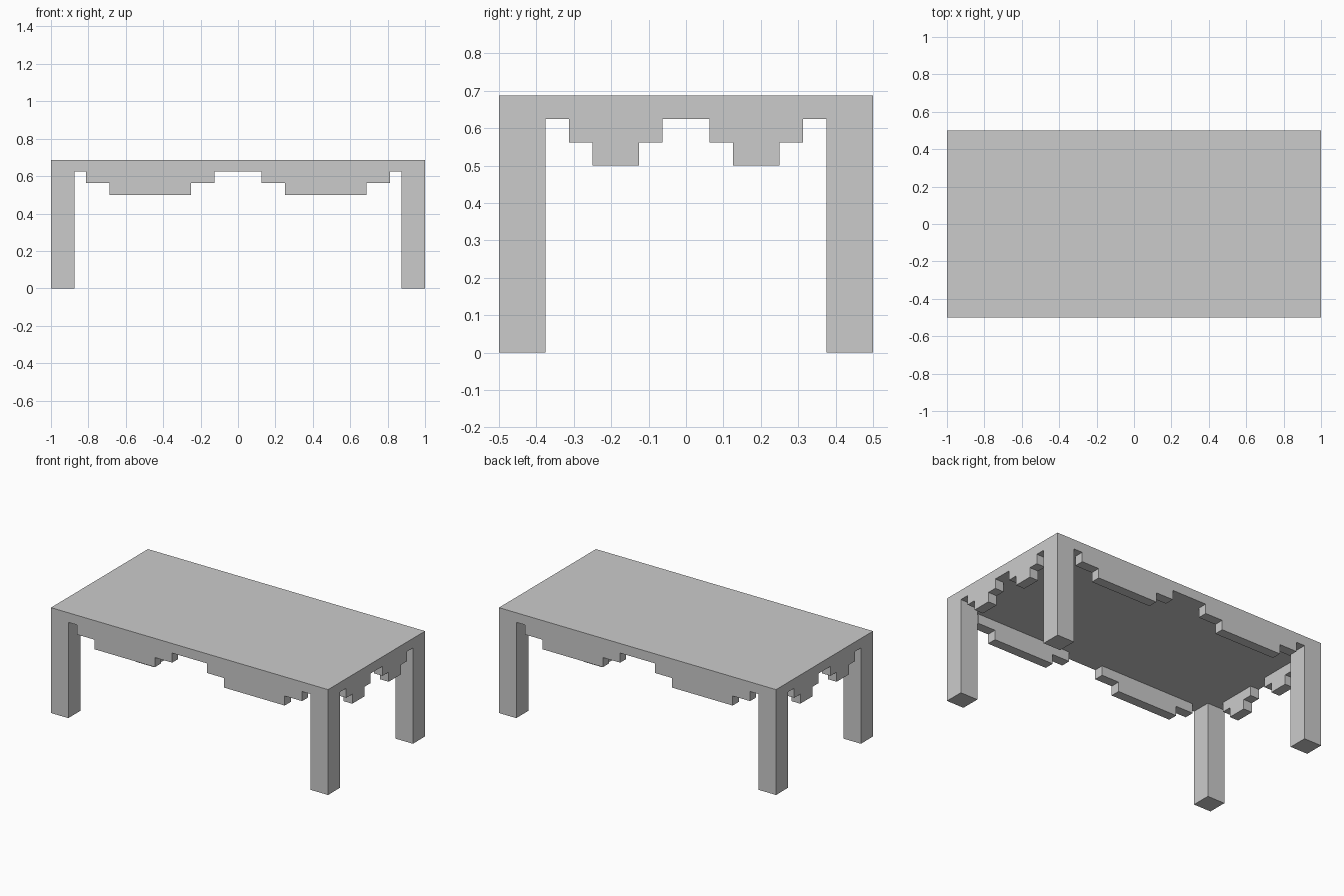
import bpy, bmesh
from mathutils import Vector

if "Cube" in bpy.data.objects:
    bpy.data.objects.remove(bpy.data.objects["Cube"])

U = 1 / 16            # grid step used by the whole table
UNDER = 10 * U        # underside of the top


def box(name, lo, hi):
    bm = bmesh.new()
    bmesh.ops.create_cube(bm, size=1)
    for v in bm.verts:
        v.co = Vector([l + (c + 0.5) * (h - l) for c, l, h in zip(v.co, lo, hi)])
    finish(name, bm)


def finish(name, bm):
    bmesh.ops.recalc_face_normals(bm, faces=bm.faces)
    mesh = bpy.data.meshes.new(name)
    bm.to_mesh(mesh)
    bm.free()
    bpy.context.collection.objects.link(bpy.data.objects.new(name, mesh))


def fringe(name, upper, lower, place):
    """Stepped profile: a wide upper step and a narrower lower one, one unit thick."""
    (a, b), (c, d) = upper, lower
    mid, low = UNDER - U, UNDER - 2 * U
    profile = [(a, UNDER), (a, mid), (c, mid), (c, low),
               (d, low), (d, mid), (b, mid), (b, UNDER)]
    bm = bmesh.new()
    face = bm.faces.new([bm.verts.new(place(s, 0, z)) for s, z in profile])
    ext = bmesh.ops.extrude_face_region(bm, geom=[face], use_keep_orig=True)
    moved = [g for g in ext["geom"] if isinstance(g, bmesh.types.BMVert)]
    bmesh.ops.translate(bm, verts=moved, vec=place(0, U, 0) - place(0, 0, 0))
    finish(name, bm)


# Table top
box("table_top", (-1, -0.5, UNDER), (1, 0.5, UNDER + U))

for sx, x_name in ((-1, "left"), (1, "right")):
    for sy, y_name in ((-1, "front"), (1, "back")):
        # Corner legs
        xs, ys = sorted((sx, sx * 14 * U)), sorted((sy * 8 * U, sy * 6 * U))
        box(f"{y_name}_{x_name}_leg", (xs[0], ys[0], 0), (xs[1], ys[1], UNDER))
        # Stepped fringe hanging flush with the long edge
        fringe(f"{y_name}_fringe_{x_name}", (2 * U, 13 * U), (4 * U, 11 * U),
               lambda s, t, z: Vector((sx * s, sy * (0.5 - t), z)))
        # Stepped fringe hanging flush with the short edge
        fringe(f"{x_name}_fringe_{y_name}", (U, 5 * U), (2 * U, 4 * U),
               lambda s, t, z: Vector((sx * (1 - t), sy * s, z)))
